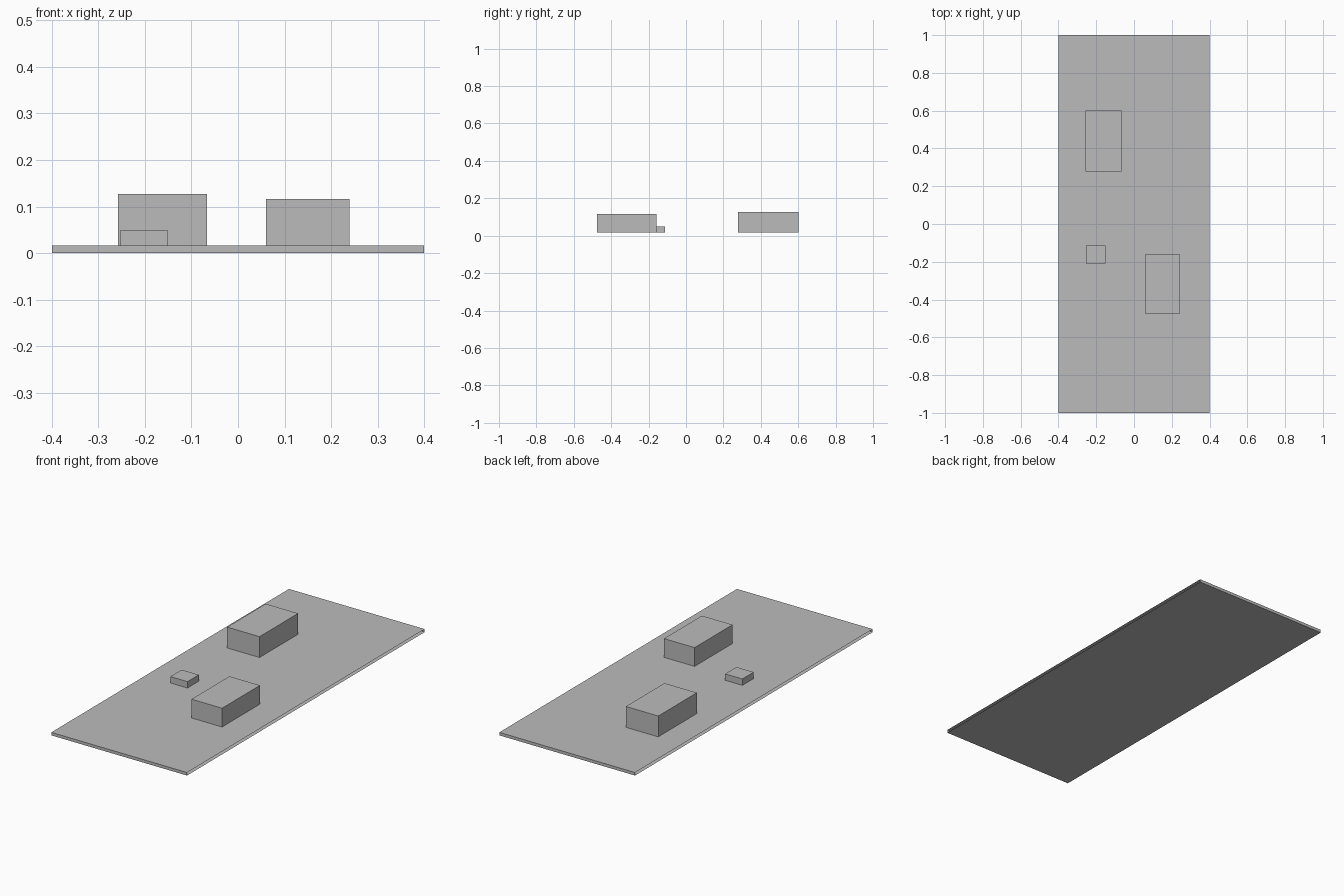
import bpy
import bmesh

default = bpy.data.objects.get("Cube")
if default:
    bpy.data.objects.remove(default, do_unlink=True)

# Single flat grey
grey = bpy.data.materials.new("plain_grey")
grey.use_nodes = True
colour = (0.5, 0.5, 0.5, 1.0)
grey.diffuse_color = colour
grey.node_tree.nodes["Principled BSDF"].inputs["Base Color"].default_value = colour


def box(name, low, high, open_sides=False):
    """Axis-aligned box between two corners, optionally open at both x ends."""
    bm = bmesh.new()
    bmesh.ops.create_cube(bm, size=1)
    for v in bm.verts:
        v.co = [high[i] if v.co[i] > 0 else low[i] for i in range(3)]
    if open_sides:
        bm.normal_update()
        ends = [f for f in bm.faces if abs(f.normal.x) > 0.9]
        bmesh.ops.delete(bm, geom=ends, context='FACES_ONLY')
    mesh = bpy.data.meshes.new(name)
    bm.to_mesh(mesh)
    bm.free()
    mesh.materials.append(grey)
    obj = bpy.data.objects.new(name, mesh)
    bpy.context.collection.objects.link(obj)
    return obj


TOP = 0.016  # upper surface of the slab

# Thin base slab, open along its long edges
box("base_slab", (-0.4, -1, 0), (0.4, 1, TOP), open_sides=True)

# Blocks standing on the slab
box("back_block", (-0.258, 0.277, TOP), (-0.067, 0.602, 0.127))
box("front_block", (0.06, -0.477, TOP), (0.24, -0.158, 0.116))
box("small_block", (-0.253, -0.208, TOP), (-0.152, -0.113, 0.05))
